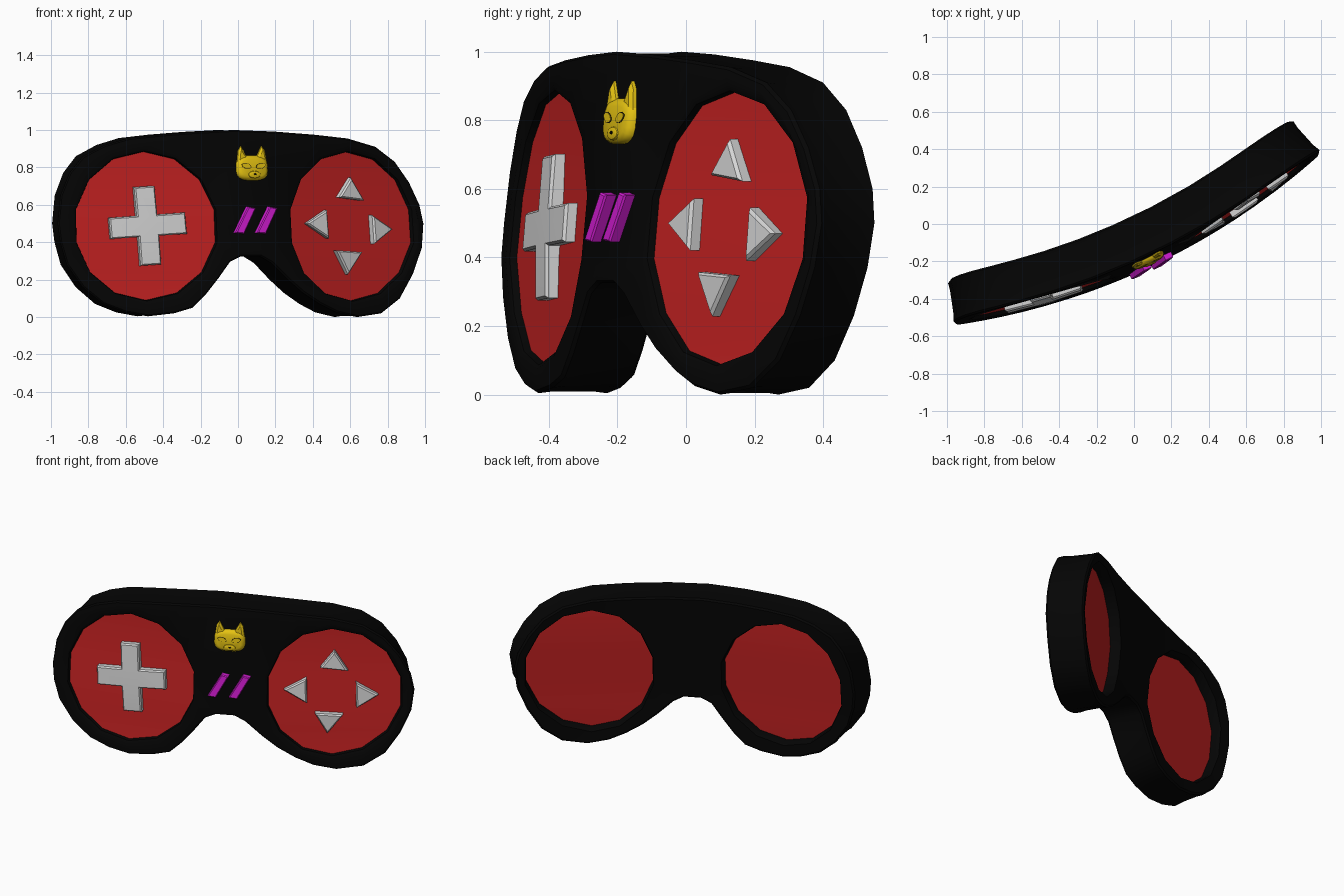
import bpy, bmesh, math
from mathutils import Vector

cube = bpy.data.objects.get("Cube")
if cube:
    bpy.data.objects.remove(cube, do_unlink=True)


def material(name, r, g, b):
    m = bpy.data.materials.new(name)
    m.use_nodes = True
    m.diffuse_color = (r, g, b, 1)
    m.node_tree.nodes["Principled BSDF"].inputs["Base Color"].default_value = (r, g, b, 1)
    return m


BLACK = material("black rubber", .0015, .0015, .0015)
RED = material("red lens", .56, .016, .016)
GREY = material("light grey button", .66, .66, .66)
PINK = material("magenta button", .66, .012, .66)
GOLD = material("gold", .78, .54, .006)

# The goggles follow an arc around a vertical axis and lean back towards the top
AXIS_X, AXIS_Y, RADIUS = -1.487, 3.133, 3.71
DEPTH = .225


def bend(co):
    """Flat (x, depth, z) to the curved front surface."""
    x, d, z = co
    d += .1 * max(0, z - .4)
    s = (x - AXIS_X) / RADIUS
    c = math.sqrt(1 - s * s)
    return Vector((x - d * s, AXIS_Y - RADIUS * c + d * c, z))


def inset(pts, amount):
    """Move every side of a closed outline inwards."""
    n = len(pts)
    area = sum(pts[i][0] * pts[(i + 1) % n][1] - pts[(i + 1) % n][0] * pts[i][1] for i in range(n))
    sign = 1 if area > 0 else -1
    out = []
    for i in range(n):
        p = Vector(pts[i])
        a = (p - Vector(pts[i - 1])).normalized()
        b = (Vector(pts[(i + 1) % n]) - p).normalized()
        na, nb = Vector((-a.y, a.x)), Vector((-b.y, b.x))
        m = (na + nb) / max(.4, 1 + na.dot(nb))
        out.append(p + m * amount * sign)
    return out


def tube(bm, pts, layers):
    """Skin rings of (inset, depth); return the edges of both end rings."""
    rings = []
    for amount, d in layers:
        rings.append([bm.verts.new((p[0], d, p[1])) for p in inset(pts, amount)])
    n = len(pts)
    for a, b in zip(rings, rings[1:]):
        for i in range(n):
            j = (i + 1) % n
            bm.faces.new((a[i], a[j], b[j], b[i]))
    return [[bm.edges.get((r[i], r[(i + 1) % n])) for i in range(n)] for r in (rings[0], rings[-1])]


def solid(name, mat, shapes, layers, holes=(), hole_layers=()):
    bm = bmesh.new()
    for pts in shapes:
        first, last = tube(bm, pts, layers)
        for h in holes:
            a, b = tube(bm, h, hole_layers)
            first, last = first + a, last + b
        for edges in (first, last):
            bmesh.ops.triangle_fill(bm, use_beauty=True, edges=edges, normal=(0, -1, 0))
    bmesh.ops.recalc_face_normals(bm, faces=bm.faces)
    for v in bm.verts:
        v.co = bend(v.co)
    me = bpy.data.meshes.new(name)
    bm.to_mesh(me)
    bm.free()
    me.materials.append(mat)
    ob = bpy.data.objects.new(name, me)
    bpy.context.collection.objects.link(ob)
    bpy.ops.object.select_all(action='DESELECT')
    ob.select_set(True)
    bpy.context.view_layer.objects.active = ob
    bpy.ops.object.shade_smooth_by_angle(angle=math.radians(35))


def oval(cx, cz, rx, rz, n, power=1.0, tilt=0.0):
    pts = []
    for i in range(n):
        a = 2 * math.pi * (i + .5) / n
        c, s = math.cos(a), math.sin(a)
        x = rx * math.copysign(abs(c) ** power, c)
        z = rz * math.copysign(abs(s) ** power, s)
        pts.append((cx + x * math.cos(tilt) - z * math.sin(tilt),
                    cz + x * math.sin(tilt) + z * math.cos(tilt)))
    return pts


# Frame: outer outline with two lens openings
outline = [(0, 1), (.22, .992), (.44, .975), (.62, .955), (.77, .91), (.87, .83), (.94, .72),
           (.988, .6), (1.003, .5), (.988, .37), (.94, .23), (.87, .1), (.77, .02), (.64, 0),
           (.53, .025), (.44, .07), (.35, .13), (.27, .2), (.18, .29), (.12, .325), (.02, .325),
           (-.04, .295), (-.1, .21), (-.17, .12), (-.24, .05), (-.34, .02), (-.48, .004),
           (-.6, .025), (-.72, .07), (-.83, .16), (-.915, .28), (-.95, .4), (-.962, .5),
           (-.945, .65), (-.895, .77), (-.82, .86), (-.7, .92), (-.57, .957), (-.4, .975), (-.2, .99)]
lenses = [oval(-.485, .487, .382, .396, 14), oval(.62, .485, .33, .396, 14)]
solid("goggle_frame", BLACK, [outline],
      [(.03, -.002), (.008, -.002), (0, .008), (.005, .05), (.005, DEPTH - .05), (0, DEPTH - .01),
       (.01, DEPTH), (.025, DEPTH)],
      lenses, [(-.02, 0), (-.005, .01), (0, .035), (0, DEPTH - .07), (-.004, DEPTH - .01),
               (-.01, DEPTH)])

# Lenses fill the openings, recessed on both sides
solid("lenses", RED, [inset(p, -.004) for p in lenses], [(0, .03), (0, DEPTH - .065)])

# Cross button on the right lens
centre, right, up = Vector((-.475, .488)), Vector((.205, .014)), Vector((-.014, .21))
k = .27
quarter = [(1, -k), (1, k), (k, k)]
cross = []
for turn in range(4):
    for a, b in quarter:
        for _ in range(turn):
            a, b = -b, a
        cross.append(centre + right * a + up * b)
button = [(0, .055), (0, .016), (.007, .007)]
solid("cross_button", GREY, [cross], button)

# Four arrow buttons on the left lens
arrows = [[(.632, .745), (.562, .64), (.697, .622)],
          [(.378, .5), (.493, .572), (.496, .42)],
          [(.735, .545), (.737, .39), (.84, .47)],
          [(.535, .357), (.673, .347), (.597, .228)]]
solid("arrow_buttons", GREY, arrows, button)

# Two slanted bars on the bridge
bars = [[(x - .022, .45), (x + .024, .445), (x + .092, .582), (x + .052, .59)] for x in (0, .115)]
solid("slanted_buttons", PINK, bars, [(0, .03), (0, -.025), (.005, -.03)])

# Mask badge above the bridge
MID, BZ = .09, .797
solid("badge_head", GOLD, [oval(MID, BZ, .085, .067, 20, .65)],
      [(0, .02), (0, -.005), (.008, -.018), (.022, -.025)])
ears = [[(MID + s * .024, .85), (MID + s * .056, .914), (MID + s * .072, .89), (MID + s * .08, .83),
         (MID + s * .03, .83)] for s in (-1, 1)]
solid("badge_ears", GOLD, ears, [(0, .02), (0, -.008), (.011, -.017)])
solid("badge_muzzle", GOLD, [oval(MID + .003, .762, .035, .022, 14)],
      [(0, -.02), (.004, -.028), (.011, -.031)])
eyes = [oval(MID + s * .038, .808, .027, .016, 12, 1.2, s * .3) for s in (-1, 1)]
solid("badge_eye_rims", BLACK, eyes, [(0, -.022), (0, -.0262)])
solid("badge_eyes", GOLD, [inset(e, .002) for e in eyes], [(0, -.022), (0, -.0275)])
solid("badge_nose", BLACK, [oval(MID + .005, .764, .008, .006, 10)], [(0, -.029), (.002, -.034)])
